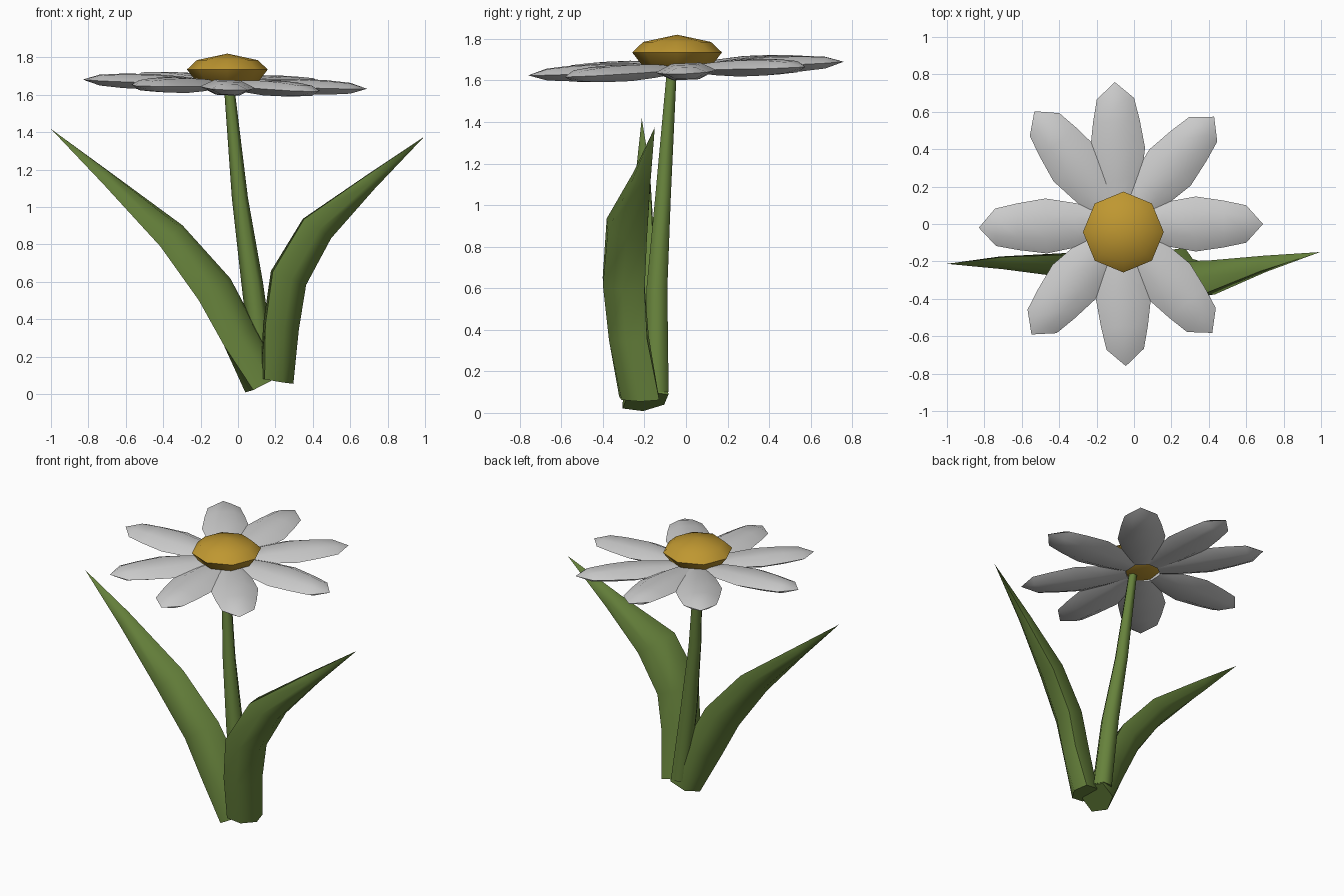
import bpy, bmesh, math
from mathutils import Vector

if "Cube" in bpy.data.objects:
    bpy.data.objects.remove(bpy.data.objects["Cube"])


def material(name, rgb):
    m = bpy.data.materials.new(name)
    m.diffuse_color = (*rgb, 1)
    m.use_nodes = True
    m.node_tree.nodes["Principled BSDF"].inputs["Base Color"].default_value = m.diffuse_color
    return m


green = material("leaf_green", (0.135, 0.225, 0.045))
gold = material("gold", (0.52, 0.31, 0.03))


def loft(name, rings, start=None, tip=None, mat=None, angle=50):
    """Skin a list of equal rings; close each end with a point or a flat cap."""
    bm = bmesh.new()
    loops = [[bm.verts.new(p) for p in ring] for ring in rings]
    n = len(loops[0])
    for a, b in zip(loops, loops[1:]):
        for i in range(n):
            j = (i + 1) % n
            bm.faces.new((a[i], a[j], b[j], b[i]))
    for loop, point in ((loops[0], start), (loops[-1], tip)):
        if point is None:
            bm.faces.new(loop)
        else:
            v = bm.verts.new(point)
            for i in range(n):
                bm.faces.new((loop[i], loop[(i + 1) % n], v))
    bmesh.ops.recalc_face_normals(bm, faces=bm.faces)
    mesh = bpy.data.meshes.new(name)
    bm.to_mesh(mesh)
    bm.free()
    ob = bpy.data.objects.new(name, mesh)
    bpy.context.collection.objects.link(ob)
    if mat:
        mesh.materials.append(mat)
    bpy.ops.object.select_all(action='DESELECT')
    ob.select_set(True)
    bpy.context.view_layer.objects.active = ob
    bpy.ops.object.shade_smooth_by_angle(angle=math.radians(angle))
    return ob


def lens(a, b, normal, half):
    """Six-sided lens section between two edge points."""
    a, b = Vector(a), Vector(b)
    p, q, n = a.lerp(b, 0.27), a.lerp(b, 0.73), normal * half
    return [a, p + n, q + n, b, q - n, p - n]


def leaf(name, stations, tip, inset):
    tip = Vector(tip)
    mids = [(Vector(a) + Vector(b)) / 2 for a, b, h in stations] + [tip]
    rings = []
    for i, (a, b, half) in enumerate(stations):
        tangent = mids[i + 1] - mids[max(i - 1, 0)]
        a, b = Vector(a), Vector(b)
        normal = (b - a).cross(tangent).normalized()
        rings.append(lens(a.lerp(b, inset), b.lerp(a, inset), normal, half))
    loft(name, rings, tip=tip, mat=green, angle=65)


# Leaves: pairs of edge points with half thickness
leaf("right_leaf", [
    ((0.13, -0.34, 0.08), (0.285, -0.11, 0.06), 0.072),
    ((0.13, -0.38, 0.37), (0.33, -0.17, 0.35), 0.08),
    ((0.17, -0.42, 0.66), (0.37, -0.18, 0.58), 0.08),
    ((0.34, -0.40, 0.945), (0.505, -0.17, 0.825), 0.07),
    ((0.67, -0.26, 1.165), (0.73, -0.165, 1.09), 0.035),
], (0.995, -0.15, 1.375), 0.08)
leaf("left_leaf", [
    ((0.18, -0.08, 0.09), (0.08, -0.31, 0.02), 0.085),
    ((0.10, -0.13, 0.36), (-0.08, -0.28, 0.26), 0.072),
    ((-0.037, -0.15, 0.62), (-0.214, -0.27, 0.50), 0.062),
    ((-0.294, -0.16, 0.904), (-0.417, -0.28, 0.786), 0.048),
    ((-0.70, -0.175, 1.20), (-0.72, -0.24, 1.12), 0.026),
], (-1.0, -0.213, 1.417), 0.02)


def circle(x, y, z, r, n):
    return [Vector((x + r * math.cos(2 * math.pi * i / n),
                    y + r * math.sin(2 * math.pi * i / n), z)) for i in range(n)]


# Stem, tapering and leaning
loft("stem", [circle(x, y, z, r, 6) for x, y, z, r in (
    (0.14, -0.14, 0.10, 0.065), (0.075, -0.14, 0.60, 0.058),
    (0.01, -0.11, 1.05, 0.043), (-0.05, -0.067, 1.67, 0.027))], mat=green, angle=70)

# Domed flower centre
cx, cy = -0.057, -0.043
loft("flower_centre", [circle(cx, cy, z, r, 8) for z, r in (
    (1.645, 0.10), (1.675, 0.17), (1.735, 0.216), (1.785, 0.163))],
    start=(cx, cy, 1.64), tip=(cx, cy, 1.82), mat=gold, angle=60)

# Eight petals on a slightly tilted plane
profile = [(0.10, 0.08, 0.02), (0.24, 0.118, 0.032), (0.40, 0.147, 0.039),
           (0.55, 0.125, 0.036), (0.67, 0.10, 0.027)]
for k, deg in enumerate((0, 49, 92.5, 127.5, 181.5, 231, 272, 310)):
    ang = math.radians(deg)
    out = Vector((math.cos(ang), math.sin(ang), 0))
    side = Vector((-out.y, out.x, 0))

    def place(v):
        return Vector((v.x - 0.07, v.y, v.z + 1.657 - 0.033 * v.x + 0.042 * v.y))

    rings = [[place(p) for p in lens(out * r + side * w, out * r - side * w,
                                     Vector((0, 0, 1)), t)] for r, w, t in profile]
    loft(f"petal_{k + 1}", rings, tip=place(out * 0.76), angle=70)
